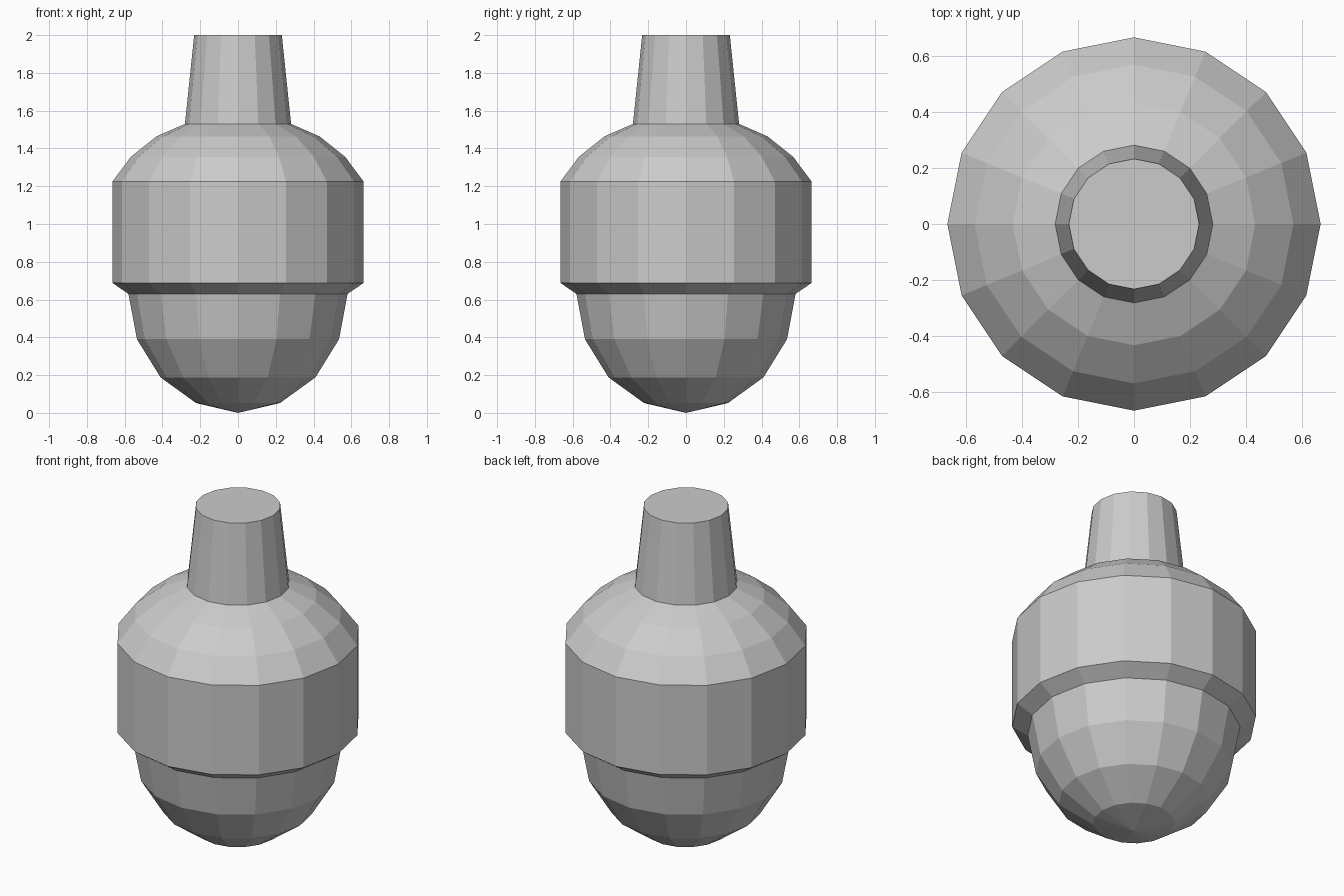
import bpy, bmesh
from math import sin, cos, tau

if "Cube" in bpy.data.objects:
    bpy.data.objects.remove(bpy.data.objects["Cube"])

SIDES = 16


def lathe(name, profile, cap_top=False):
    """Revolve (radius, z) points, listed bottom to top, into flat facets."""
    bm = bmesh.new()
    rings = []
    for r, z in profile:
        n = SIDES if r > 0 else 1
        rings.append([bm.verts.new((r * cos(tau * i / SIDES), r * sin(tau * i / SIDES), z))
                      for i in range(n)])
    for low, high in zip(rings, rings[1:]):
        for i in range(SIDES):
            j = (i + 1) % SIDES
            if len(low) == 1:
                bm.faces.new((low[0], high[j], high[i]))
            else:
                bm.faces.new((low[i], low[j], high[j], high[i]))
    if cap_top:
        bm.faces.new(rings[-1])
    mesh = bpy.data.meshes.new(name)
    bm.to_mesh(mesh)
    bm.free()
    obj = bpy.data.objects.new(name, mesh)
    bpy.context.collection.objects.link(obj)
    return obj


# Rounded lower body with a shallow pointed tip
lathe("lower_body", [(0, 0), (0.222, 0.052), (0.41, 0.188), (0.535, 0.39), (0.58, 0.63)])

# Wide collar with bevelled lip and domed shoulder
lathe("collar", [(0.58, 0.63), (0.665, 0.688), (0.665, 1.225),
                 (0.568, 1.355), (0.432, 1.464), (0.281, 1.53)])

# Tapered neck with a flat top
lathe("neck", [(0.281, 1.53), (0.232, 2.0)], cap_top=True)
